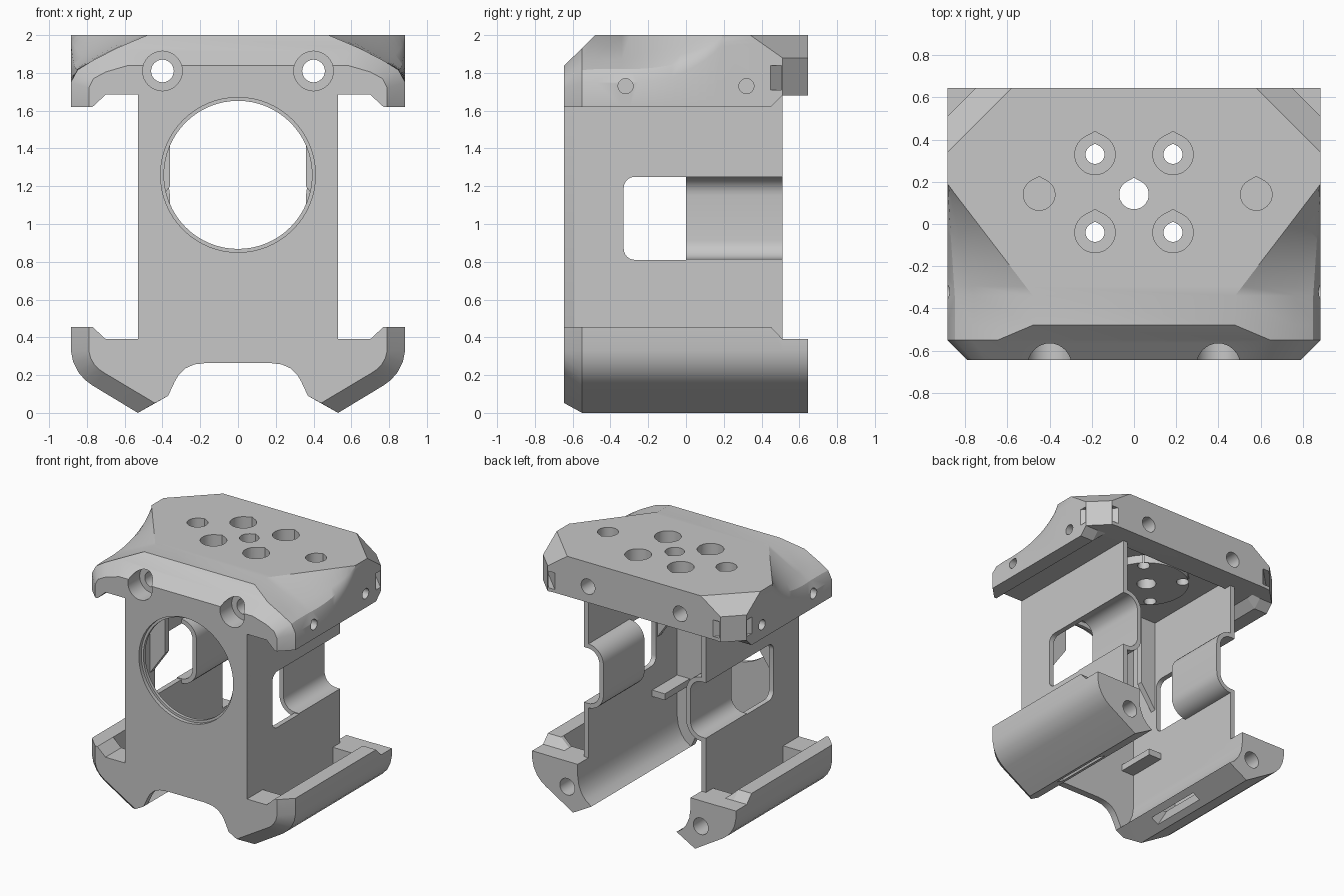
import bpy, bmesh, math
from mathutils import Vector, Matrix

if "Cube" in bpy.data.objects:
    bpy.data.objects.remove(bpy.data.objects["Cube"], do_unlink=True)

gray = bpy.data.materials.new("plain_gray")
gray.use_nodes = True
color = (0.57, 0.57, 0.57, 1)
gray.diffuse_color = color
gray.node_tree.nodes["Principled BSDF"].inputs["Base Color"].default_value = color


def finish(bm, name):
    bmesh.ops.recalc_face_normals(bm, faces=bm.faces)
    mesh = bpy.data.meshes.new(name)
    bm.to_mesh(mesh)
    bm.free()
    mesh.materials.append(gray)
    obj = bpy.data.objects.new(name, mesh)
    bpy.context.collection.objects.link(obj)
    return obj


def loft_mesh(rings):
    bm = bmesh.new()
    loops = [[bm.verts.new(p) for p in ring] for ring in rings]
    n = len(loops[0])
    for a, b in zip(loops, loops[1:]):
        for i in range(n):
            j = (i + 1) % n
            bm.faces.new((a[i], a[j], b[j], b[i]))
    bm.faces.new(loops[0])
    bm.faces.new(loops[-1])
    bmesh.ops.recalc_face_normals(bm, faces=bm.faces)
    return bm


def prism(name, pts, a, b, axis):
    """Extrude a 2D outline from a to b along an axis."""
    place = {"x": lambda u, v, t: (t, u, v),
             "y": lambda u, v, t: (u, t, v),
             "z": lambda u, v, t: (u, v, t)}[axis]
    return finish(loft_mesh([[place(u, v, t) for u, v in pts] for t in (a, b)]), name)


def box(name, x0, x1, y0, y1, z0, z1):
    return prism(name, [(x0, y0), (x1, y0), (x1, y1), (x0, y1)], z0, z1, "z")


def arc(u, v, r, start, end, n):
    angles = [math.radians(start + (end - start) * i / n) for i in range(n + 1)]
    return [(u + r * math.cos(a), v + r * math.sin(a)) for a in angles]


def circle(u, v, r, n=32):
    return arc(u, v, r, 0, 360, n)[:-1]


def teardrop(u, v, r):
    return arc(u, v, r, 120, 420, 22) + [(u, v + r * 1.13)]


def mirror(pts, s):
    return [(s * u, v) for u, v in pts]


def cut(obj, cutters):
    bpy.context.view_layer.objects.active = obj
    for c in cutters:
        mod = obj.modifiers.new("cut", "BOOLEAN")
        mod.operation = "DIFFERENCE"
        mod.solver = "EXACT"
        mod.object = c
        bpy.ops.object.modifier_apply(modifier=mod.name)
        bpy.data.objects.remove(c, do_unlink=True)


# Top cap: lofted along y, with scalloped front shoulders
def cap_ring(y, shoulder, low=1.62):
    side = shoulder[0][0]
    half = [(0.70, 1.685), (0.77, low), (side, low)] + shoulder
    full = half + [(-x, z) for x, z in reversed(half)]
    return [(x, y, z) for x, z in full]


face = [(0.79, 1.72), (0.765, 1.77), (0.70, 1.805), (0.58, 1.84)]
edge = [(0.885, 1.75), (0.85, 1.815), (0.77, 1.865), (0.645, 1.93)]
front = [(0.885, 1.75), (0.85, 1.82), (0.76, 1.87), (0.48, 2.0)]
square = [(0.885, 1.94), (0.885, 1.96), (0.885, 1.98), (0.885, 2.0)]
rings = [cap_ring(-0.645, face), cap_ring(-0.55, edge), cap_ring(-0.48, front)]
for i in range(13):
    t = i / 12
    blend = [(a + (c - a) * t, b + (d - b) * t ** 2.6) for (a, b), (c, d) in zip(front, square)]
    rings.append(cap_ring(-0.34 + 0.53 * t, blend))
rings += [cap_ring(0.45, square), cap_ring(0.51, square, 1.68), cap_ring(0.645, square, 1.68)]
bm = loft_mesh(rings)
# Cut the back corners: upright chamfer and sloping chamfer
for s in (1, -1):
    for co, no in (((0.885, 0.51, 1.88), (1, 1, 0)), ((0.885, 0.34, 2.0), (0.12, 0.12, 0.17))):
        bmesh.ops.bisect_plane(bm, geom=bm.verts[:] + bm.edges[:] + bm.faces[:], dist=1e-5,
                               plane_co=Vector((s * co[0], co[1], co[2])),
                               plane_no=Vector((s * no[0], no[1], no[2])), clear_outer=True)
        bmesh.ops.holes_fill(bm, edges=[e for e in bm.edges if e.is_boundary], sides=0)
cap = finish(bm, "top_cap")

cutters = [box("cavity", -0.49, 0.49, -0.45, 0.45, 1.5, 1.745)]
for s in (1, -1):
    cutters.append(prism("bolt_hole", circle(s * 0.4, 1.81, 0.06), -1, 1, "y"))
    cutters.append(prism("bolt_seat", circle(s * 0.4, 1.81, 0.105), -1, -0.5, "y"))
    for y in (-0.32, 0.32):
        cutters.append(prism("side_hole", circle(y, 1.73, 0.04, 20), s * 0.74, s * 0.95, "x"))
    slot = box("corner_slot", -0.25, 0.25, -0.02, 0.02, 1.71, 1.84)
    slot.data.transform(Matrix.Translation((s * 0.793, 0.568, 0)) @ Matrix.Rotation(-s * math.pi / 4, 4, "Z"))
    cutters.append(slot)
for x in (-0.45, 0.58):
    cutters.append(prism("blind_hole", teardrop(x, 0.14, 0.075), 1.87, 2.1, "z"))
cut(cap, cutters)

# Round mounting boss beneath the cap
boss = prism("mount_boss", circle(0, 0.14, 0.31, 48), 1.68, 1.75, "z")
for obj in (cap, boss):
    drills = [prism("center_hole", teardrop(0, 0.14, 0.07), 1.5, 2.1, "z")]
    for x in (-0.185, 0.185):
        for y in (-0.04, 0.33):
            drills.append(prism("screw_hole", teardrop(x, y, 0.045), 1.5, 2.1, "z"))
            if obj == cap:
                drills.append(prism("screw_seat", teardrop(x, y, 0.096), 1.88, 2.1, "z"))
    cut(obj, drills)

# Front plate with arched foot and large fan opening
half = [(0.53, 1.70), (0.53, 0.30), (0.43, 0.06), (0.37, 0.09), (0.335, 0.165),
        (0.315, 0.2), (0.28, 0.235), (0.23, 0.257), (0.16, 0.265)]
plate = prism("front_plate", half + [(-x, z) for x, z in reversed(half)], -0.645, -0.59, "y")
cut(plate, [prism("opening", circle(0, 1.26, 0.392, 64), -1, 0, "y"),
            prism("opening_rim", circle(0, 1.26, 0.41, 64), -1, -0.615, "y")])


# Duct cross-section: rounded channel set into the side wall
def channel(depth, height, r):
    x, mid = 0.53 - depth + r, 1.033
    return ([(0.53, mid + height)] + arc(x, mid + height - r, r, 90, 180, 7)
            + arc(x, mid - height + r, r, 180, 270, 7) + [(0.53, mid - height)])


duct = channel(0.135, 0.217, 0.10) + channel(0.17, 0.252, 0.135)[::-1]
window = ([(0.6, 0.81), (0.6, 1.25)] + arc(-0.27, 1.19, 0.06, 90, 180, 6)
          + arc(-0.27, 0.87, 0.06, 180, 270, 6))

# Lower arm outlines: outer curve, keel, concave inner curve, ledge, lip
inner = [(0.37, 0.09), (0.42, 0.125), (0.455, 0.17), (0.48, 0.23), (0.49, 0.30), (0.49, 0.39)]
ledge = [(0.70, 0.39), (0.77, 0.455)]
outer = [(0.885, 0.455), (0.885, 0.33), (0.873, 0.27), (0.845, 0.215), (0.81, 0.175), (0.77, 0.145), (0.53, 0)]
inset = [(0.79, 0.455), (0.79, 0.33), (0.78, 0.29), (0.76, 0.255), (0.735, 0.23), (0.705, 0.21), (0.44, 0.052)]
full = outer + inner + ledge
trough = [(0.53, 0.6), (0.53, 0.16), (0.75, 0.23), (0.77, 0.33), (0.77, 0.6)]
drain = [(0.395, 0.017), (0.455, -0.017), (0.64, 0.30), (0.575, 0.335)]
rib = [(0.36, 1.75), (0.36, 1.2), (0.5, 1.0), (0.5, 1.75)]

for s, side in ((1, "left"), (-1, "right")):
    # Lower arm with trough, slanted slot and end screw hole
    low = [(x, min(z, 0.391)) for x, z in full]
    sections = [(-0.645, inset + inner + ledge), (-0.55, full), (0.45, full), (0.51, low), (0.645, low)]
    arm = finish(loft_mesh([[(s * x, y, z) for x, z in pts] for y, pts in sections]), side + "_arm")
    cut(arm, [prism("trough", mirror(trough, s), -0.45, 0.42, "y"),
              prism("slot", mirror(drain, s), -0.3, 0.17, "y"),
              prism("end_hole", circle(s * 0.58, 0.19, 0.065), 0.40, 0.8, "y")])

    # Side wall with window
    lo, hi = sorted((s * 0.49, s * 0.53))
    wall = box(side + "_wall", lo, hi, -0.645, 0.51, 0.30, 1.70)
    cut(wall, [prism("window", window, s * 0.4, s * 0.6, "x")])

    # Inward curved duct panel, tapered rib and small inner shelf
    prism(side + "_duct_panel", mirror(duct, s), 0, 0.51, "y")
    prism(side + "_rib", mirror(rib, s), -0.39, -0.345, "y")
    lo, hi = sorted((s * 0.38, s * 0.50))
    box(side + "_shelf", lo, hi, -0.6, -0.28, 0.57, 0.62)

# Smooth the curved parts, keep hard edges
for obj in bpy.context.scene.objects:
    if obj.type == "MESH":
        bm = bmesh.new()
        bm.from_mesh(obj.data)
        bmesh.ops.dissolve_degenerate(bm, dist=1e-5, edges=bm.edges)
        for f in bm.faces:
            f.smooth = True
        for e in bm.edges:
            e.smooth = len(e.link_faces) == 2 and e.calc_face_angle(0) < math.radians(28)
        bm.to_mesh(obj.data)
        bm.free()
